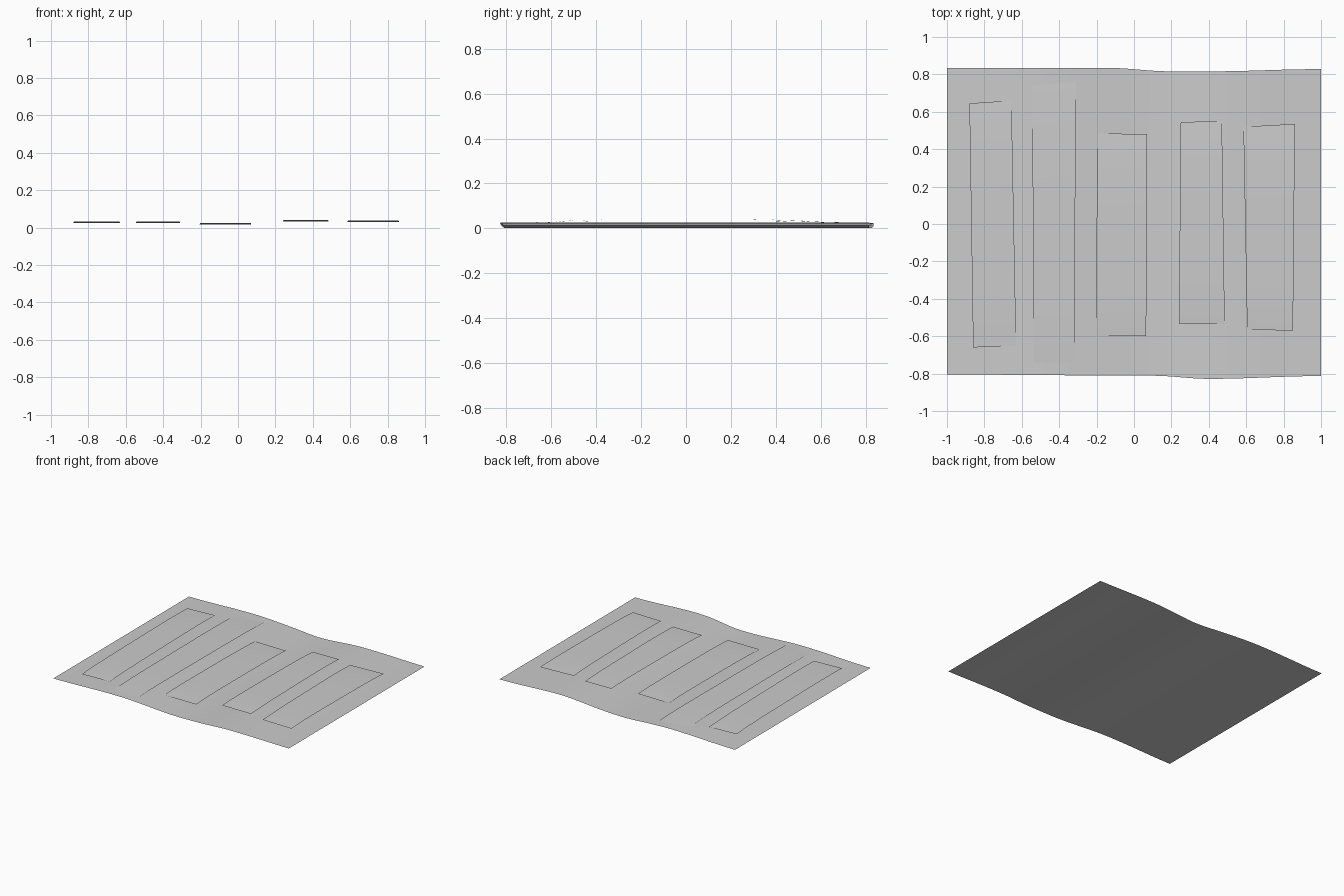
import bpy
from math import pi, cos

if "Cube" in bpy.data.objects:
    bpy.data.objects.remove(bpy.data.objects["Cube"])


def interp(points, x):
    """Smoothly interpolate a short list of (x, value) stations."""
    if x <= points[0][0]:
        return points[0][1]
    for (x0, v0), (x1, v1) in zip(points, points[1:]):
        if x <= x1:
            t = (x - x0) / (x1 - x0)
            return v0 + (v1 - v0) * (1 - cos(pi * t)) / 2
    return points[-1][1]


def grid_surface(name, nu, nv, fn):
    """Open sheet from fn(u, v) with u, v in 0..1, facing up."""
    verts = [fn(i / nu, j / nv) for j in range(nv + 1) for i in range(nu + 1)]
    w = nu + 1
    faces = [(j * w + i, j * w + i + 1, (j + 1) * w + i + 1, (j + 1) * w + i)
             for j in range(nv) for i in range(nu)]
    mesh = bpy.data.meshes.new(name)
    mesh.from_pydata(verts, [], faces)
    mesh.shade_smooth()
    obj = bpy.data.objects.new(name, mesh)
    bpy.context.collection.objects.link(obj)
    return obj


# Rippled ground sheet
HEIGHT = [(-1, .01), (-.45, .023), (.08, .001), (.5, .025), (1, .012)]
BACK = [(-1, .835), (-.15, .835), (.2, .816), (.4, .816), (1, .828)]
FRONT = [(-1, -.805), (.1, -.811), (.4, -.828), (1, -.813)]


def ground(u, v):
    x = -1 + 2 * u
    y0, y1 = interp(FRONT, x), interp(BACK, x)
    return (x, y0 + (y1 - y0) * v, interp(HEIGHT, x))


grid_surface("ground_sheet", 40, 8, ground)

# Raised beds: front-left, front-right, back-right, back-left corners, crown z
BEDS = [
    ((-.86, -.66), (-.63, -.65), (-.655, .66), (-.88, .645), .033),
    ((-.535, -.74), (-.32, -.745), (-.31, .76), (-.545, .74), .032),
    ((-.205, -.60), (.065, -.60), (.07, .48), (-.195, .485), .025),
    ((.24, -.535), (.485, -.535), (.47, .55), (.25, .545), .040),
    ((.605, -.565), (.85, -.57), (.86, .535), (.585, .52), .039),
]


def bed_surface(bed):
    fl, fr, br, bl, crown = bed

    def fn(u, v):
        x, y = ((fl[k] * (1 - u) + fr[k] * u) * (1 - v)
                + (bl[k] * (1 - u) + br[k] * u) * v for k in (0, 1))
        # both ends dip slightly towards the sheet
        return (x, y, crown - .008 * abs(2 * v - 1) ** 4)
    return fn


for n, bed in enumerate(BEDS, 1):
    grid_surface(f"bed_strip_{n}", 4, 16, bed_surface(bed))
